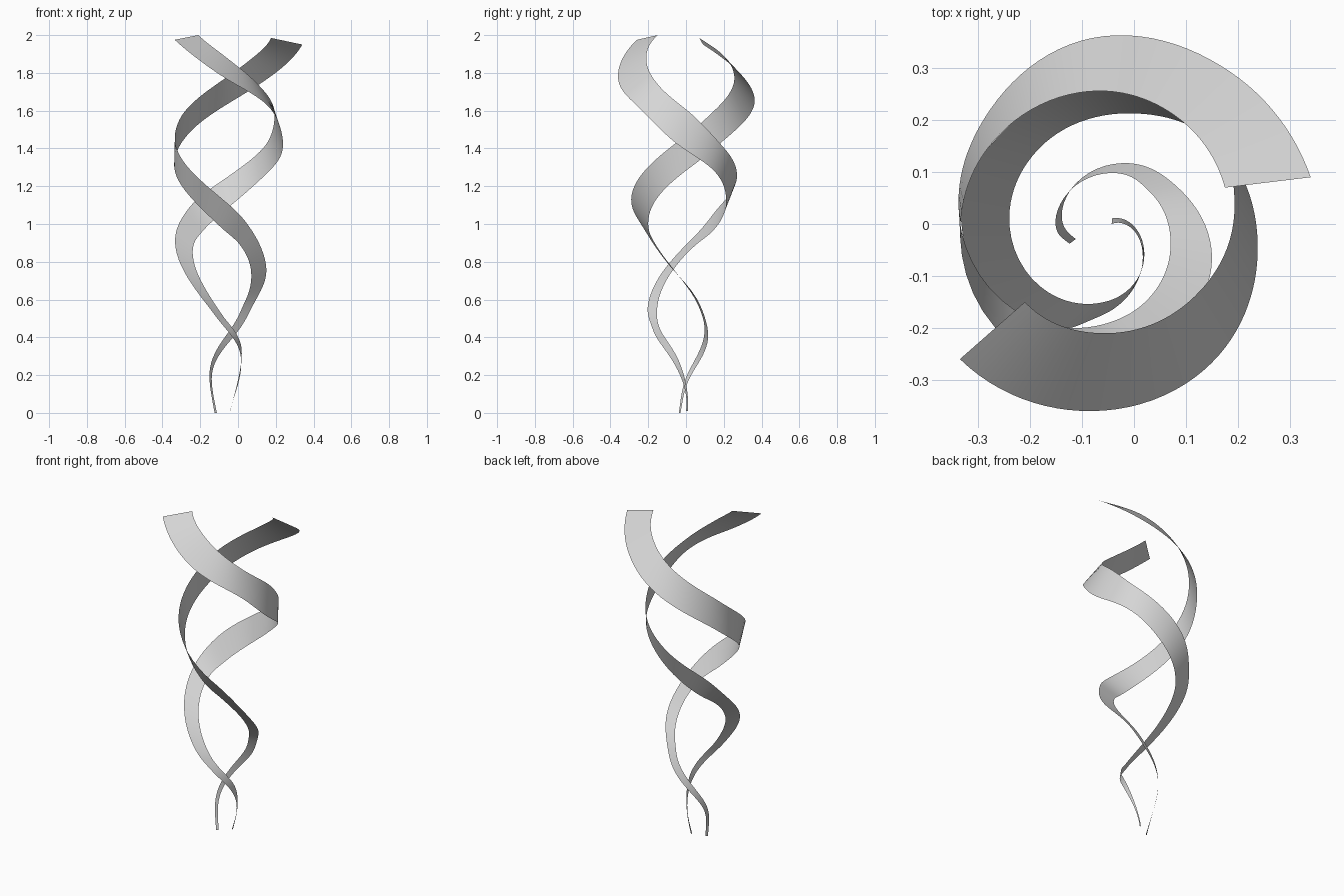
import bpy
import bmesh
import math

if "Cube" in bpy.data.objects:
    bpy.data.objects.remove(bpy.data.objects["Cube"], do_unlink=True)

SCALE = 0.01
AXIS_X, AXIS_Y = -5, -3
STEPS = 12

grey = bpy.data.materials.new("light_grey")
grey.use_nodes = True
colour = (0.67, 0.67, 0.67, 1)
grey.diffuse_color = colour
grey.node_tree.nodes["Principled BSDF"].inputs["Base Color"].default_value = colour


def to_polar(points):
    """Turn x, y, z stations into a clockwise, unwrapped angle, radius and height."""
    result = []
    for x, y, z in points:
        angle = math.atan2(y - AXIS_Y, x - AXIS_X)
        while result and angle > result[-1][0]:
            angle -= math.tau
        result.append((angle, math.hypot(x - AXIS_X, y - AXIS_Y), z))
    return result


def smooth_step(before, start, end, after, t):
    """Cubic interpolation between start and end."""
    return start + t / 2 * (end - before + t * (
        2 * before - 5 * start + 4 * end - after
        + t * (3 * (start - end) + after - before)))


def spiral_edge(points):
    """Dense smooth spiral through the stations."""
    polar = to_polar(points)
    first = [2 * a - b for a, b in zip(polar[0], polar[1])]
    last = [2 * a - b for a, b in zip(polar[-1], polar[-2])]
    padded = [first] + polar + [last]
    path = []
    for i in range(len(polar) - 1):
        stop = STEPS + (i == len(polar) - 2)
        for k in range(stop):
            angle, radius, z = (smooth_step(*values, k / STEPS)
                                for values in zip(*padded[i:i + 4]))
            path.append((SCALE * (AXIS_X + radius * math.cos(angle)),
                         SCALE * (AXIS_Y + radius * math.sin(angle)),
                         SCALE * z))
    return path


def make_ribbon(name, upper, lower, flip):
    """Thin sheet stretched between two spiral edges."""
    bm = bmesh.new()
    rows = [(bm.verts.new(a), bm.verts.new(b))
            for a, b in zip(spiral_edge(upper), spiral_edge(lower))]
    for (a, b), (c, d) in zip(rows, rows[1:]):
        face = bm.faces.new((a, b, d, c))
        face.smooth = True
        if flip:
            face.normal_flip()
    mesh = bpy.data.meshes.new(name)
    bm.to_mesh(mesh)
    bm.free()
    mesh.materials.append(grey)
    ribbon = bpy.data.objects.new(name, mesh)
    bpy.context.collection.objects.link(ribbon)
    return ribbon


# Ribbon that ends at the back left
make_ribbon(
    "back_ribbon",
    upper=[(-11.2, -2.9, 0), (-13.9, 2, 18.5), (-1, 11.7, 42), (9, 6.5, 59),
           (15, -7, 76), (7, -22, 97), (-8, -29, 113), (-33.4, 0, 147),
           (-27, 16, 161), (-7, 25.6, 177), (9, 20, 189), (17.5, 7, 198.5)],
    lower=[(-12.4, -3.8, 0), (-15.1, 0.8, 20.5), (-3.5, 9.8, 45), (3.5, 5.7, 58.5),
           (7, -5, 74), (1, -16, 89), (-12, -20, 101), (-33.6, 1, 129),
           (-28.5, 20.8, 145), (-8, 35.8, 162), (18.5, 29.3, 179), (34, 9, 195)],
    flip=False)

# Ribbon that ends at the front right
make_ribbon(
    "front_ribbon",
    upper=[(-4.3, 0, 1), (1.7, -6.5, 26.5), (-6, -17.5, 44), (-17, -20, 58),
           (-33.3, 3, 92), (-25.5, 17.5, 109), (-4, 27, 126), (14, 19.5, 141),
           (19.3, 2, 159), (10.5, -15, 174), (-4.7, -21, 187), (-21, -15, 200)],
    lower=[(-4.2, 1.1, 1), (1.8, -4, 28), (-3, -14, 45), (-10.5, -15.3, 55),
           (-24, 1, 85), (-18, 14.8, 97), (-1.2, 21.3, 112), (16.5, 15, 128),
           (23.8, -5.5, 143), (16.3, -25.3, 162), (-8, -36, 178), (-33.5, -26, 197.5)],
    flip=True)
